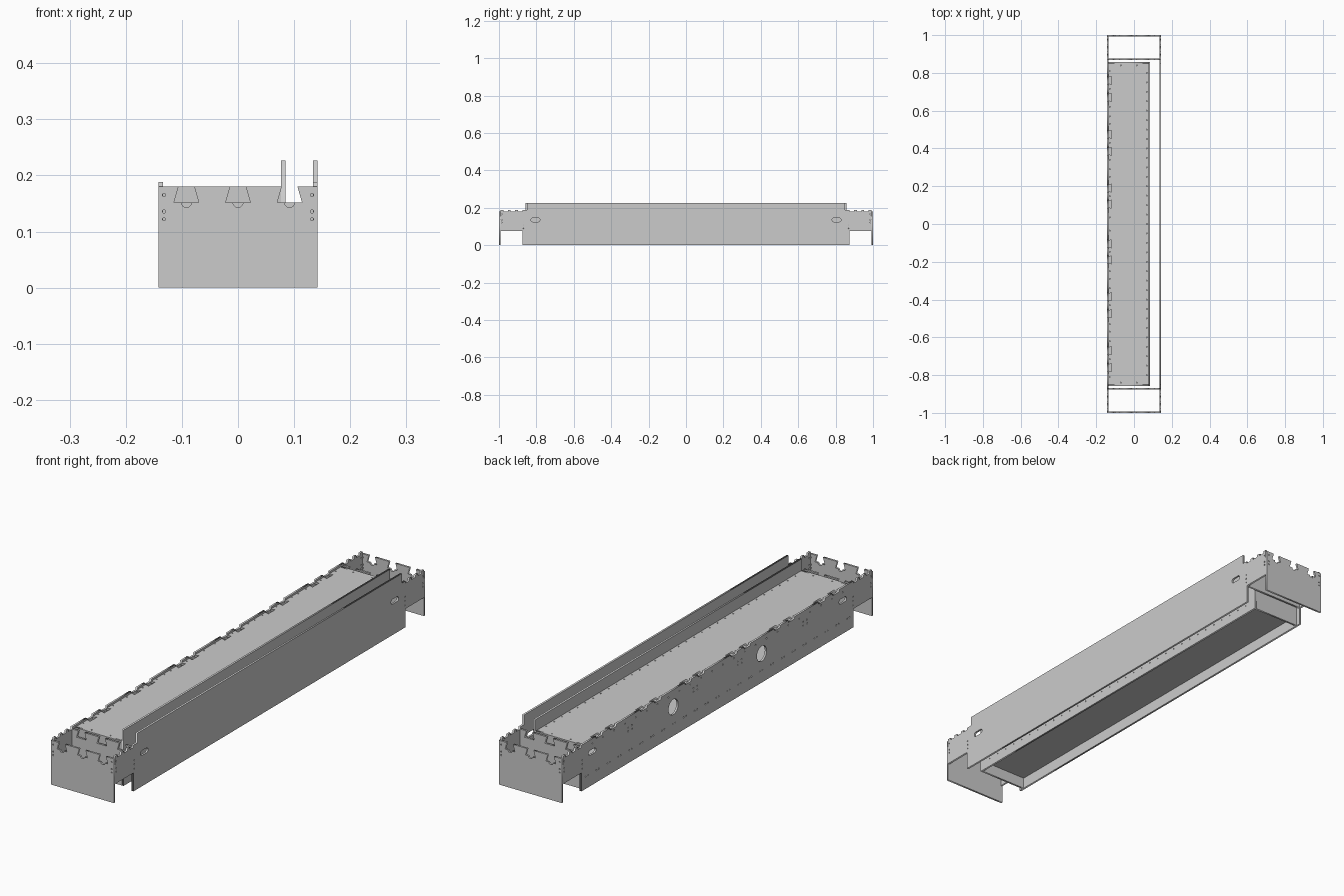
import bpy, math
from mathutils import Matrix

if "Cube" in bpy.data.objects:
    bpy.data.objects.remove(bpy.data.objects["Cube"])

T = 0.008  # sheet thickness
ORIENT = {  # plane of the sheet -> rotation of local axes
    "side": Matrix(((0, 0, 1, 0), (1, 0, 0, 0), (0, 1, 0, 0), (0, 0, 0, 1))),
    "end": Matrix(((1, 0, 0, 0), (0, 0, -1, 0), (0, 1, 0, 0), (0, 0, 0, 1))),
    "flat": Matrix.Identity(4),
}


def sheet(name, plane, offset, outline, holes=(), t=T):
    """Flat sheet with holes, cut from a filled 2D curve."""
    cu = bpy.data.curves.new(name, "CURVE")
    cu.dimensions, cu.fill_mode, cu.extrude = "2D", "BOTH", t / 2
    for pts in [outline, *holes]:
        sp = cu.splines.new("POLY")
        sp.points.add(len(pts) - 1)
        for p, (a, b) in zip(sp.points, pts):
            p.co = (a, b, 0, 1)
        sp.use_cyclic_u = True
    ob = bpy.data.objects.new(name, cu)
    bpy.context.collection.objects.link(ob)
    bpy.ops.object.select_all(action="DESELECT")
    ob.select_set(True)
    bpy.context.view_layer.objects.active = ob
    bpy.ops.object.convert(target="MESH")
    ob = bpy.context.object
    ob.data.transform(Matrix.Translation(offset) @ ORIENT[plane])
    return ob


def rect(a0, a1, b0, b1):
    return [(a0, b0), (a1, b0), (a1, b1), (a0, b1)]


def circle(a, b, r, n=6):
    return [(a + r * math.cos(2 * math.pi * i / n), b + r * math.sin(2 * math.pi * i / n))
            for i in range(n)]


def oval(a, b, half=0.024, r=0.01, n=8):
    pts = []
    for side, start in ((1, -90), (-1, 90)):
        for i in range(n + 1):
            w = math.radians(start + 180 * i / n)
            pts.append((a + side * (half - r) + r * math.cos(w), b + r * math.sin(w)))
    return pts


def dovetail(a, edge, depth, mouth, root, relief=0.0):
    """Notch points, walked from high a to low a, going down from the edge."""
    pts = [(a + mouth, edge), (a + root, edge - depth)]
    if relief:
        pts += [(a + relief * math.cos(w), edge - depth - relief * math.sin(w))
                for w in [math.pi * i / 8 for i in range(9)]]
    return pts + [(a - root, edge - depth), (a - mouth, edge)]


def pins(us, vs, r=0.003):
    return [circle(u, v, r) for u in us for v in vs]


def both(vals):
    return [s * v for v in vals for s in (1, -1)]


SLOTS_X = [0.092, 0, -0.092]
TABS_Y = sorted(both([0.105, 0.19, 0.385, 0.475, 0.67, 0.76]), reverse=True)
END_NOTCH = [0.965, 0.925, 0.885]

# outer end panels and cross panels with dovetail notches on top
for s, label in ((-1, "front"), (1, "back")):
    top = [p for x in SLOTS_X for p in dovetail(x, 0.18, 0.028, 0.014, 0.022, 0.009)]
    sheet(label + "_end_panel", "end", (0, s * 0.996, 0),
          [(-0.142, 0), (0.142, 0), (0.142, 0.18)] + top + [(-0.142, 0.18)],
          pins((-0.132, 0.132), (0.122, 0.136, 0.165)))
    top = [p for x in SLOTS_X for p in dovetail(x, 0.18, 0.028, 0.014, 0.022)]
    sheet(label + "_cross_panel", "end", (0, s * 0.871, 0),
          [(-0.134, 0.075), (0.134, 0.075), (0.134, 0.18)] + top + [(-0.134, 0.18)])
    # end wall of the inner box
    sheet(label + "_box_wall", "end", (0, s * 0.853, 0), rect(-0.134, 0.077, 0, 0.18))

# side panels share the stepped lower edge
LOWER = [(-0.992, 0.075), (-0.875, 0.075), (-0.875, 0), (0.875, 0), (0.875, 0.075), (0.992, 0.075)]


def notches(ys, half):
    return [p for y in ys for p in dovetail(y, 0.188, 0.009, half, half)]


END_PINS = pins(both([0.87]), (0.09, 0.108, 0.125)) + pins(both([0.985]), (0.122, 0.136, 0.165))
OVALS = [oval(y, 0.135) for y in both([0.805])]
back_rev = [-y for y in reversed(END_NOTCH)]

# left panel: notched top, two round openings, rows of pin holes
row = [i * 0.07 + d for i in range(-12, 13) for d in (-0.008, 0.008)]
sheet("left_panel", "side", (-0.138, 0, 0),
      LOWER + [(0.992, 0.188)] + notches(END_NOTCH, 0.012) + notches(TABS_Y, 0.02)
      + notches(back_rev, 0.012) + [(-0.992, 0.188)],
      OVALS + END_PINS + [circle(y, 0.118, 0.031, 32) for y in (-0.284, 0.284)]
      + pins(row, (0.05,)) + pins([i * 0.07 + 0.035 for i in range(-12, 12)], (0.168,))
      + pins(both([0.13, 0.155, 0.55, 0.575]), (0.13, 0.145)))

# right panel: tall middle, notched lower ends
sheet("right_panel", "side", (0.138, 0, 0),
      LOWER + [(0.992, 0.188)] + notches(END_NOTCH, 0.012)
      + [(0.85, 0.188), (0.85, 0.227), (-0.85, 0.227), (-0.85, 0.188)]
      + notches(back_rev, 0.012) + [(-0.992, 0.188)], OVALS + END_PINS)

# inner box wall on the right
sheet("inner_right_wall", "side", (0.081, 0, 0), rect(-0.857, 0.857, 0, 0.227),
      pins([i * 0.05 for i in range(-16, 17)], (0.035,)))

# top deck with dovetail notches along its left edge
left_edge = [(-0.134, 0.85)]
for y in TABS_Y:
    left_edge += [(-0.134, y + 0.016), (-0.118, y + 0.022), (-0.118, y - 0.022), (-0.134, y - 0.016)]
left_edge.append((-0.134, -0.85))
deck_pins = pins((0.068,), [i * 0.05 for i in range(-16, 17)])
deck_pins += pins((-0.128,), both([0.035, 0.147, 0.25, 0.29, 0.34, 0.43, 0.53, 0.57, 0.62, 0.715, 0.81]))
deck_pins += pins((-0.07, 0.015), both([0.84]))
sheet("top_deck", "flat", (0, 0, 0.176), left_edge + [(0.077, -0.85), (0.077, 0.85)], deck_pins)

# bottom plate, set up inside the box
sheet("bottom_plate", "flat", (0, 0, 0.05), rect(-0.134, 0.077, -0.85, 0.85))
